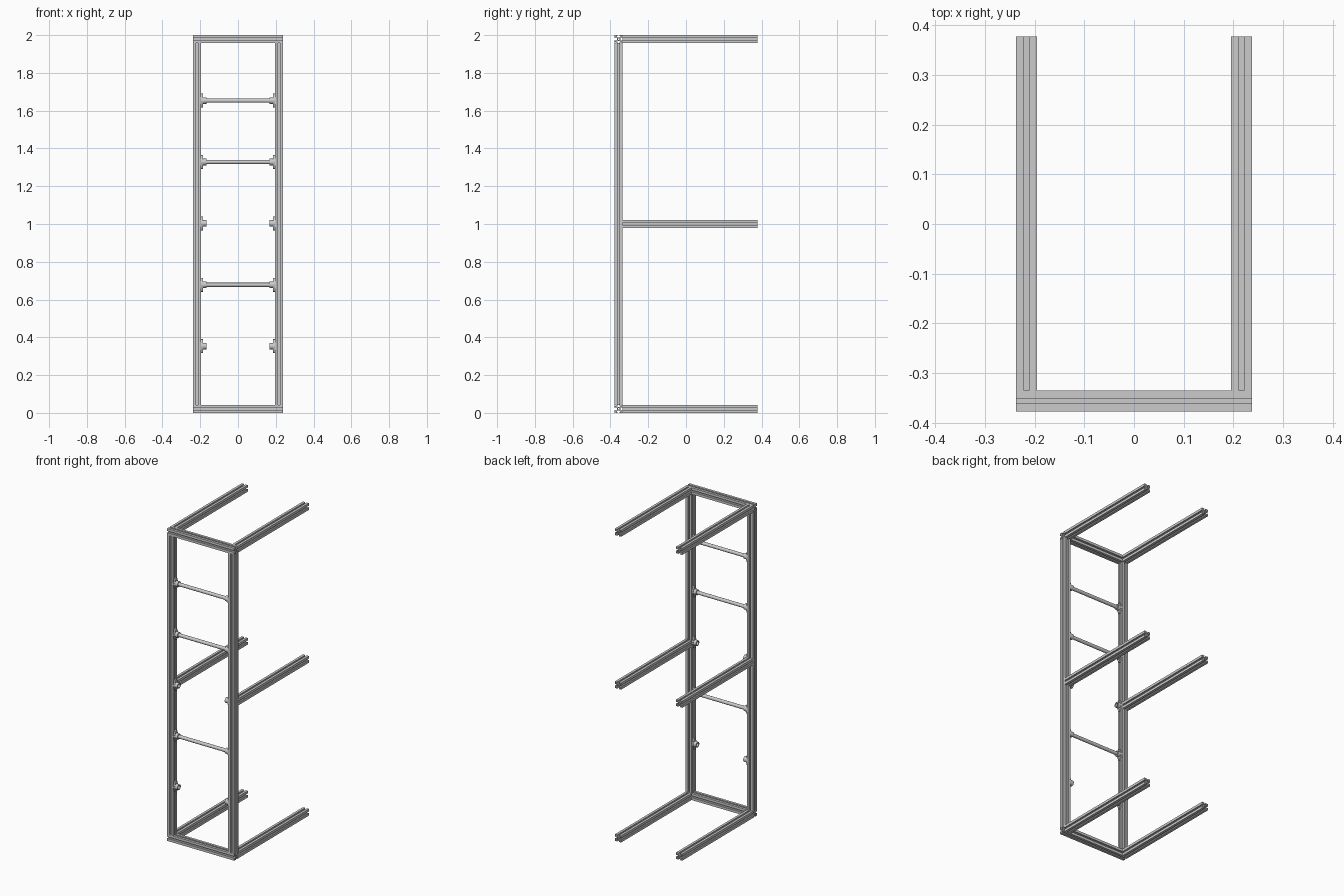
import bpy
from math import pi, cos, sin
from mathutils import Vector
from mathutils.geometry import convex_hull_2d

if "Cube" in bpy.data.objects:
    bpy.data.objects.remove(bpy.data.objects["Cube"])

W = 0.0425            # width of the slotted profile
H = W / 2
X, Y = 0.238, 0.378   # half extents in x and y
ROT = {'x': (0, pi / 2, 0), 'y': (pi / 2, 0, 0), 'z': (0, 0, 0)}


def circle(r, n=16, cx=0, cy=0):
    return [(cx + r * cos(2 * pi * i / n), cy + r * sin(2 * pi * i / n)) for i in range(n)]


def extrude(name, loops, length, loc, axis, smooth=False):
    """Extrude filled 2D loops (inner loops become holes) along an axis."""
    cu = bpy.data.curves.new(name, 'CURVE')
    cu.dimensions = '2D'
    cu.fill_mode = 'BOTH'
    cu.extrude = length / 2
    for pts in loops:
        sp = cu.splines.new('POLY')
        sp.points.add(len(pts) - 1)
        for p, (x, y) in zip(sp.points, pts):
            p.co = (x, y, 0, 1)
        sp.use_cyclic_u = True
    tmp = bpy.data.objects.new(name + "_curve", cu)
    bpy.context.collection.objects.link(tmp)
    dg = bpy.context.evaluated_depsgraph_get()
    me = bpy.data.meshes.new_from_object(tmp.evaluated_get(dg))
    bpy.data.objects.remove(tmp)
    ob = bpy.data.objects.new(name, me)
    bpy.context.collection.objects.link(ob)
    ob.location = loc
    ob.rotation_euler = ROT[axis]
    bpy.ops.object.select_all(action='DESELECT')
    ob.select_set(True)
    bpy.context.view_layer.objects.active = ob
    if smooth:
        bpy.ops.object.shade_smooth_by_angle(angle=0.6)
    else:
        bpy.ops.object.shade_flat()
    return ob


# T-slot cross-section: one side repeated four times, plus hollow core and corners
side = [(H, -H), (H, -0.0053), (0.0165, -0.0053), (0.0165, -0.0105),
        (0.0088, -0.005), (0.0088, 0.005), (0.0165, 0.0105),
        (0.0165, 0.0053), (H, 0.0053)]
outline = []
for k in range(4):
    c, s = (1, 0, -1, 0)[k], (0, 1, 0, -1)[k]
    outline += [(x * c - y * s, x * s + y * c) for x, y in side]
slot_profile = [outline, circle(0.0042, 12)]
for sx in (-1, 1):
    for sy in (-1, 1):
        slot_profile.append(circle(0.0026, 8, sx * 0.0172, sy * 0.0172))

# Rung bracket sections: oval flange with screw holes, round socket
pts = circle(0.0195, 24) + circle(0.009, 16, 0.028) + circle(0.009, 16, -0.028)
hull = [pts[i] for i in convex_hull_2d([Vector(p) for p in pts])]
flange = [hull, circle(0.0028, 10, 0.028), circle(0.0028, 10, -0.028)]
socket = [circle(0.0175, 24), circle(0.0112, 24)]

px, py = X - H, -Y + H
inner = X - W

# Cross rails at the foot and the head
for name, z in (("bottom", H), ("top", 2 - H)):
    extrude(name + "_cross_rail", slot_profile, 2 * X, (0, py, z), 'x')

rung_heights = [0.353, 0.678, 1.003, 1.328, 1.653]
for sgn, lr in ((-1, "left"), (1, "right")):
    # Upright post
    extrude(lr + "_post", slot_profile, 2 - 2 * W, (sgn * px, py, 1), 'z')
    # Depth rails running back from the post
    for name, z in (("bottom", H), ("middle", 1.0), ("top", 2 - H)):
        extrude(f"{lr}_{name}_depth_rail", slot_profile, 2 * Y - W,
                (sgn * px, H, z), 'y')
    # Rung brackets
    for i, z in enumerate(rung_heights):
        extrude(f"{lr}_bracket_flange_{i + 1}", flange, 0.009,
                (sgn * (inner - 0.0045), py, z), 'x', True)
        extrude(f"{lr}_bracket_socket_{i + 1}", socket, 0.019,
                (sgn * (inner - 0.0185), py, z), 'x', True)

# Rungs (two bracket pairs are left empty)
for i in (1, 3, 4):
    extrude(f"rung_{i + 1}", [circle(0.011, 24)], 2 * (inner - 0.009),
            (0, py, rung_heights[i]), 'x', True)
